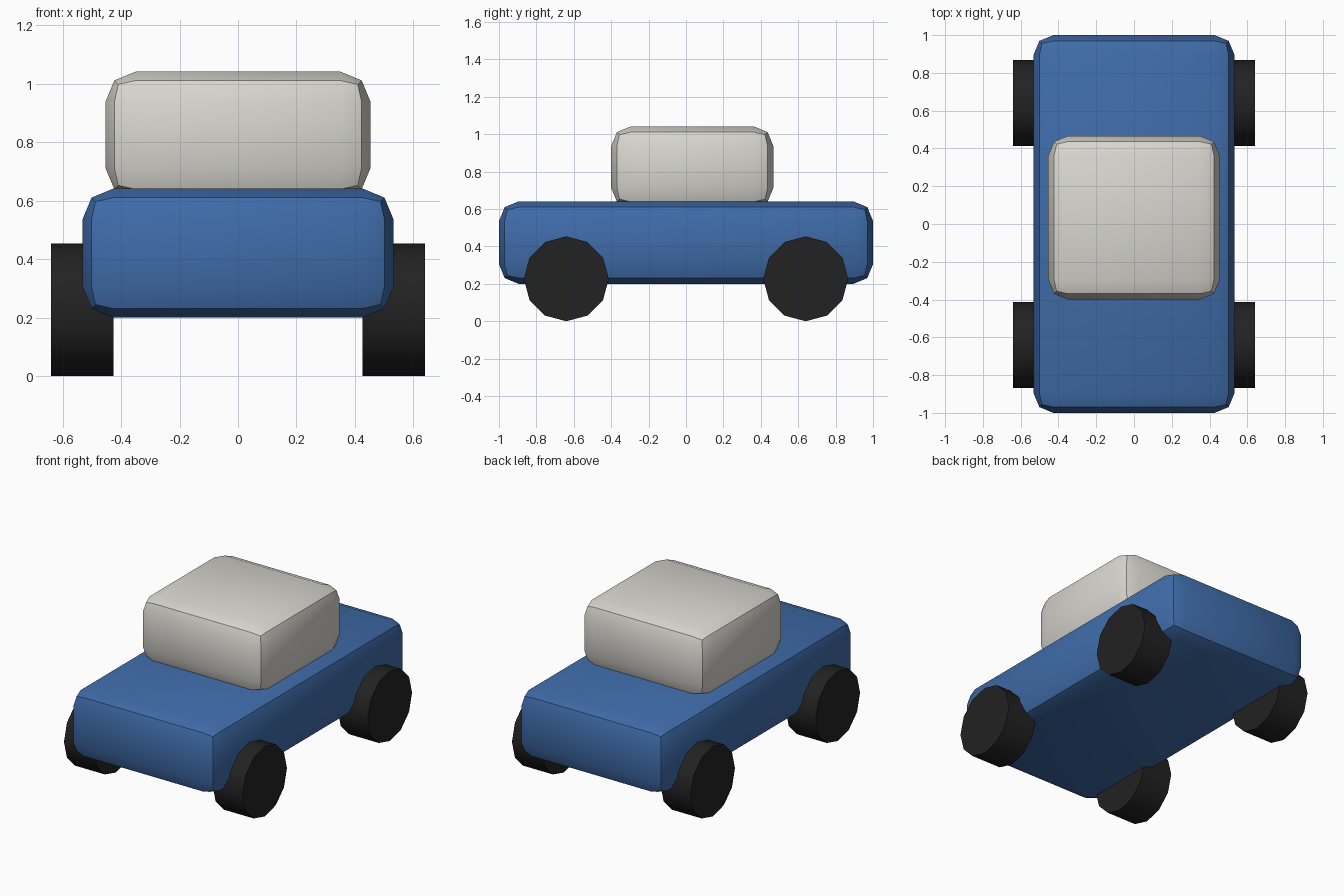
import bpy
import math

if "Cube" in bpy.data.objects:
    bpy.data.objects.remove(bpy.data.objects["Cube"])


def material(name, rgb):
    m = bpy.data.materials.new(name)
    m.diffuse_color = (*rgb, 1.0)
    m.use_nodes = True
    m.node_tree.nodes["Principled BSDF"].inputs["Base Color"].default_value = m.diffuse_color
    return m


blue = material("blue_paint", (0.05, 0.15, 0.40))
cream = material("pale_grey", (0.70, 0.68, 0.63))
rubber = material("black_rubber", (0.016, 0.016, 0.016))


def finish(obj, name, mat, angle):
    obj.name = name
    obj.data.materials.append(mat)
    bpy.ops.object.shade_smooth_by_angle(angle=math.radians(angle))


def rounded_box(name, lo, hi, mat, width=0.105):
    centre = [(a + b) / 2 for a, b in zip(lo, hi)]
    bpy.ops.mesh.primitive_cube_add(size=1, location=centre)
    obj = bpy.context.object
    obj.scale = [b - a for a, b in zip(lo, hi)]
    bpy.ops.object.transform_apply(location=False, rotation=False, scale=True)
    bev = obj.modifiers.new("bevel", 'BEVEL')
    bev.width = width
    bev.segments = 2
    bpy.ops.object.modifier_apply(modifier=bev.name)
    finish(obj, name, mat, 30)


# Body and cabin
rounded_box("body", (-0.532, -1.0, 0.20), (0.532, 1.0, 0.641), blue)
rounded_box("cabin", (-0.454, -0.40, 0.608), (0.454, 0.467, 1.042), cream)

# Four twelve-sided wheels, with corners at top, bottom, front and back
for side, sx in (("left", -1), ("right", 1)):
    for end, sy in (("front", -1), ("rear", 1)):
        bpy.ops.mesh.primitive_cylinder_add(
            vertices=12, radius=0.227, depth=0.214,
            location=(sx * 0.533, sy * 0.64, 0.227),
            rotation=(0, math.pi / 2, 0))
        bpy.ops.object.transform_apply(location=False, rotation=True, scale=True)
        finish(bpy.context.object, f"{end}_{side}_wheel", rubber, 35)
